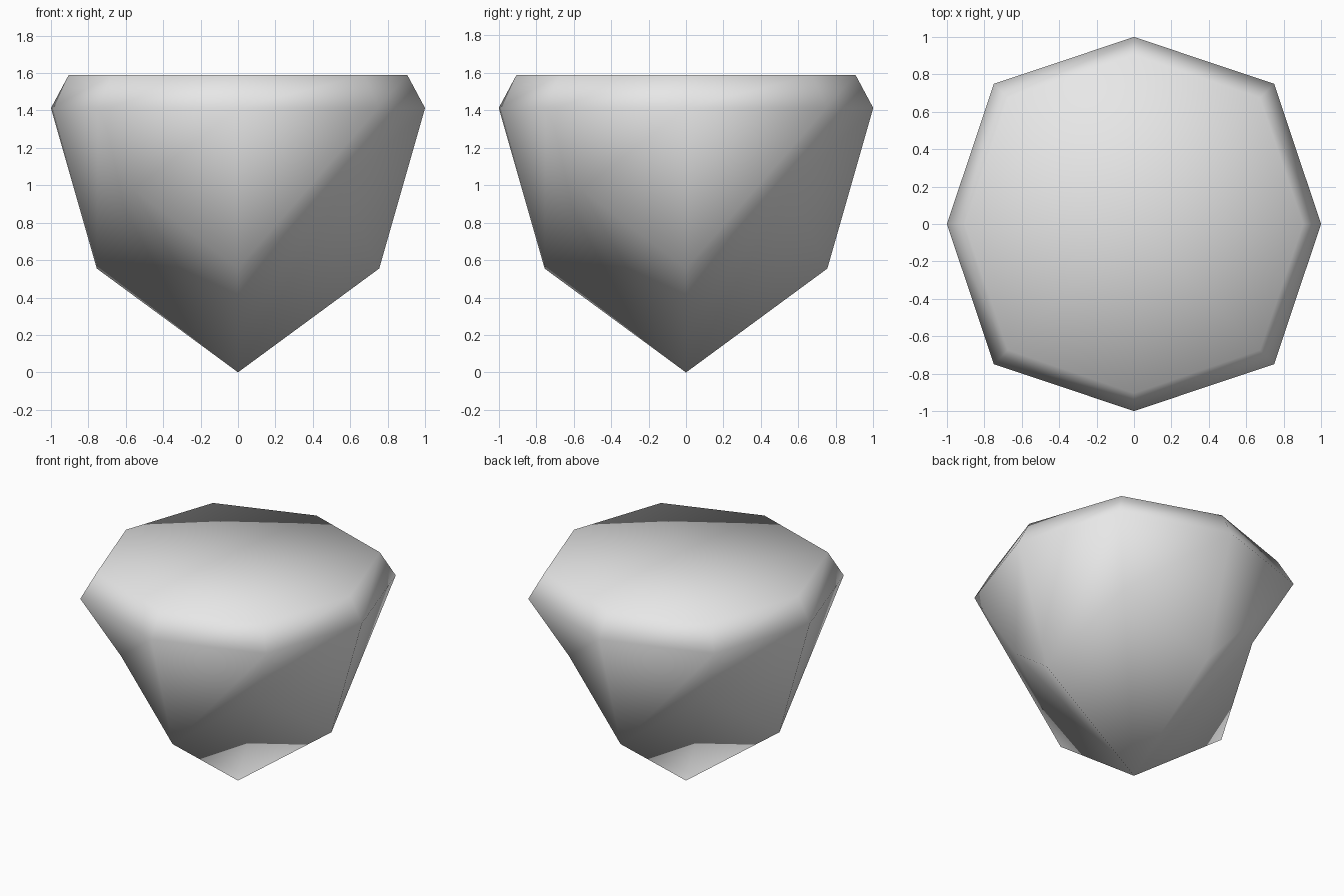
import bpy, bmesh, math

default = bpy.data.objects.get("Cube")
if default:
    bpy.data.objects.remove(default, do_unlink=True)

# Single grey material
grey = bpy.data.materials.new("stone_grey")
grey.use_nodes = True
colour = (0.8, 0.8, 0.8, 1)
grey.diffuse_color = colour
grey.node_tree.nodes["Principled BSDF"].inputs["Base Color"].default_value = colour

bm = bmesh.new()


def ring(radius, z, turn):
    """Four vertices at quarter turns, starting at the given angle."""
    verts = []
    for k in range(4):
        a = math.radians(turn + 90 * k)
        verts.append(bm.verts.new((radius * math.cos(a), radius * math.sin(a), z)))
    return verts


# Vertex rings from the bottom tip up to the table
tip = bm.verts.new((0, 0, 0))
low = ring(0.755, 0.555, 0)
dent = ring(0.787, 0.975, 45)
girdle = ring(1.0, 1.413, 0)
girdle_corner = ring(1.06, 1.413, 45)
table = ring(0.905, 1.59, 0)
table_corner = ring(0.953, 1.59, 45)
centre = bm.verts.new((0, 0, 1.59))

# Each quarter repeats the same facets
for k in range(4):
    n = (k + 1) % 4
    c, d, tc = girdle_corner[k], dent[k], table_corner[k]
    facets = [
        # lower pavilion, creased from the tip
        (tip, d, low[k]), (tip, low[n], d),
        # upper pavilion
        (low[k], c, girdle[k]), (low[k], d, c),
        (girdle[n], d, low[n]), (girdle[n], c, d),
        # narrow crown band
        (girdle[k], c, tc, table[k]),
        (c, girdle[n], table[n], tc),
        # flat table
        (centre, table[k], tc, table[n]),
    ]
    for facet in facets:
        bm.faces.new(facet).smooth = True

bmesh.ops.recalc_face_normals(bm, faces=bm.faces[:])

mesh = bpy.data.meshes.new("faceted_stone")
bm.to_mesh(mesh)
bm.free()
mesh.materials.append(grey)
stone = bpy.data.objects.new("faceted_stone", mesh)
bpy.context.collection.objects.link(stone)
